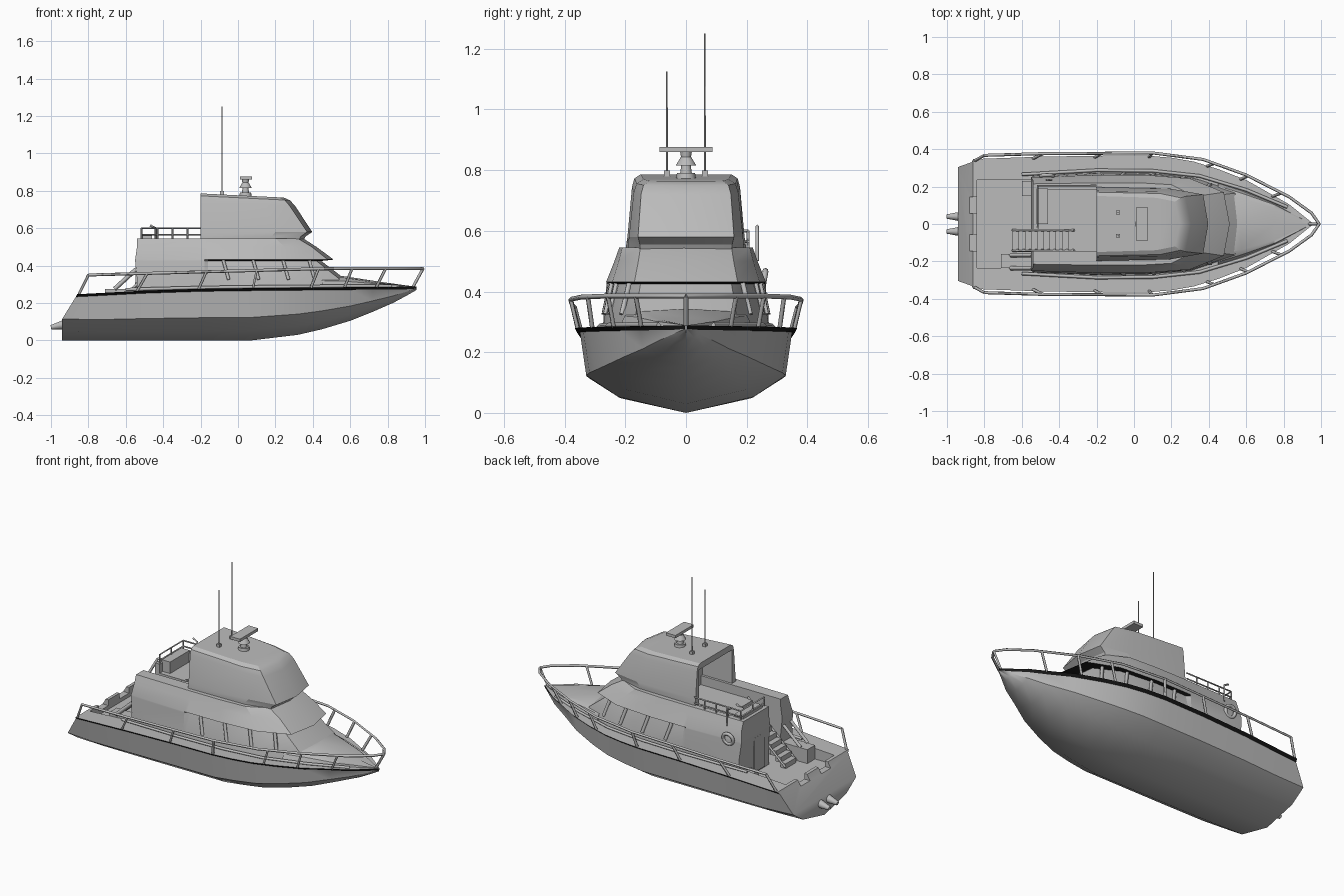
import bpy, bmesh, math
from mathutils import Vector

if "Cube" in bpy.data.objects:
    bpy.data.objects.remove(bpy.data.objects["Cube"])


def material(name, v):
    m = bpy.data.materials.new(name)
    m.diffuse_color = (v, v, v, 1)
    m.use_nodes = True
    m.node_tree.nodes["Principled BSDF"].inputs["Base Color"].default_value = m.diffuse_color
    return m


GREY = material("grey paint", 0.5)
BLACK = material("black rubber", 0.01)


def finish(ob, smooth=None):
    ob.data.materials.append(GREY)
    ob.data.materials.append(BLACK)
    if smooth:
        bpy.ops.object.select_all(action='DESELECT')
        ob.select_set(True)
        bpy.context.view_layer.objects.active = ob
        bpy.ops.object.shade_smooth_by_angle(angle=math.radians(smooth))
    return ob


def loft(name, rings, dark=lambda s, i: False, smooth=30):
    """Skin closed mirror-symmetric rings and cap both ends with strips."""
    bm = bmesh.new()
    rows = [[bm.verts.new(p) for p in r] for r in rings]
    n = len(rows[0])
    for s in range(len(rows) - 1):
        a, b = rows[s], rows[s + 1]
        for i in range(n):
            j = (i + 1) % n
            f = bm.faces.new((a[i], a[j], b[j], b[i]))
            f.material_index = 1 if dark(s, i) else 0
    for r in (rows[0], rows[-1]):
        for i in range((n - 1) // 2):
            bm.faces.new(list(dict.fromkeys((r[i], r[i + 1], r[n - 2 - i], r[n - 1 - i]))))
    bmesh.ops.recalc_face_normals(bm, faces=bm.faces)
    me = bpy.data.meshes.new(name)
    bm.to_mesh(me)
    bm.free()
    ob = bpy.data.objects.new(name, me)
    bpy.context.collection.objects.link(ob)
    return finish(ob, smooth)


def box(name, x, y, z):
    bpy.ops.mesh.primitive_cube_add(size=1, location=[(a + b) / 2 for a, b in (x, y, z)])
    ob = bpy.context.object
    ob.name = name
    ob.scale = [b - a for a, b in (x, y, z)]
    bpy.ops.object.transform_apply(location=True, rotation=False, scale=True)
    return finish(ob)


def cone(name, a, b, r1, r2, n=12):
    a, b = Vector(a), Vector(b)
    bpy.ops.mesh.primitive_cone_add(vertices=n, radius1=r1, radius2=r2, depth=(b - a).length, location=(a + b) / 2)
    ob = bpy.context.object
    ob.name = name
    ob.rotation_euler = (b - a).to_track_quat('Z', 'Y').to_euler()
    return finish(ob, 35)


def tubes(name, paths, r):
    cu = bpy.data.curves.new(name, 'CURVE')
    cu.dimensions = '3D'
    cu.bevel_depth = r
    cu.bevel_resolution = 0
    cu.use_fill_caps = True
    for path in paths:
        sp = cu.splines.new('POLY')
        sp.points.add(len(path) - 1)
        for p, co in zip(sp.points, path):
            p.co = (*co, 1)
    ob = bpy.data.objects.new(name, cu)
    bpy.context.collection.objects.link(ob)
    bpy.ops.object.select_all(action='DESELECT')
    ob.select_set(True)
    bpy.context.view_layer.objects.active = ob
    bpy.ops.object.convert(target='MESH')
    return finish(bpy.context.object)


def cut(ob, *ranges):
    c = box("cutter", *ranges)
    c.hide_render = True
    m = ob.modifiers.new("cut", 'BOOLEAN')
    m.operation, m.object, m.solver = 'DIFFERENCE', c, 'EXACT'
    bpy.ops.object.select_all(action='DESELECT')
    ob.select_set(True)
    bpy.context.view_layer.objects.active = ob
    bpy.ops.object.modifier_apply(modifier=m.name)
    bpy.data.objects.remove(c)


def lerp(table, x):
    for (a, p), (b, q) in zip(table, table[1:]):
        if x <= b:
            return p + (q - p) * (x - a) / (b - a)
    return table[-1][1]


# Hull lines: half beam, sheer height and keel height along x
BEAM = [(-.86, .347), (-.5, .36), (0, .368), (.15, .363), (.37, .325), (.6, .235), (.83, .105), (.955, .004)]
SHEER = [(-.86, .247), (-.5, .266), (-.2, .276), (.1, .28), (.955, .288)]
KEEL = [(.07, 0), (.32, .03), (.45, .06), (.6, .105), (.75, .165), (.85, .21), (.955, .27)]


def keel(x):
    return 0 if x < .07 else lerp(KEEL, x)


def mirrored(half, mid):
    return half + [mid] + [(x, -y, z) for x, y, z in reversed(half)]


def hull_ring(x):
    w, s, k = lerp(BEAM, x), lerp(SHEER, x), keel(x)
    u, h = max(w - .016, w * .9), s - k
    return mirrored([(x, -w, s), (x, -u, s - min(.014, h * .6)), (x, -u * .94, k + h * .44),
                     (x, -u * .64, k + h * .19)], (x, 0, k))


stern = mirrored([(-.86, -.347, .247), (-.867, -.331, .233), (-.94, -.305, .115), (-.94, -.21, .05)], (-.94, 0, 0))
hull = loft("hull", [stern] + [hull_ring(x) for x in
            (-.75, -.5, -.2, .07, .2, .32, .45, .6, .72, .83, .9, .955)], lambda s, i: i in (0, 7), 32)
cut(hull, (-.84, -.3), (-.235, .235), (.19, .5))
for s in (-1, 1):  # transom notches
    cut(hull, (-.96, -.82), tuple(sorted((s * .055, s * .145))), (.213, .5))


# Stacked plan outlines for the superstructure
def outline(z, pts, front, tilt=0):
    f = lambda x: z - tilt * (x + .2)
    return mirrored([(x, -y, f(x)) for x, y in pts], (front, 0, f(front)))


house = loft("deckhouse", [
    outline(.17, [(-.54, .262), (-.18, .28), (-.16, .28), (.05, .28), (.3, .262), (.56, .185)], .60),
    outline(.33, [(-.54, .257), (-.18, .271), (-.16, .268), (.05, .267), (.3, .246), (.54, .165)], .57),
    outline(.425, [(-.55, .25), (-.18, .262), (-.16, .244), (.05, .244), (.28, .222), (.42, .15)], .445),
    outline(.432, [(-.55, .249), (-.18, .262), (-.16, .263), (.05, .263), (.3, .243), (.48, .17)], .512),
    outline(.5, [(-.54, .232), (-.18, .236), (-.16, .236), (.05, .236), (.25, .222), (.395, .157)], .42),
    outline(.545, [(-.54, .215), (-.18, .22), (-.16, .22), (.03, .22), (.2, .21), (.32, .15)], .35)],
    lambda s, i: s == 2 and 1 < i < 11, 25)
cut(house, (-.51, 0), (-.145, .185), (.49, .7))   # bridge deck recess
cut(house, (-.75, -.33), (-.145, -.03), (.19, .7))  # stair well

bridge = loft("upper_cabin", [
    outline(.535, [(-.2, .197), (.18, .19), (.325, .15)], .35),
    outline(.555, [(-.2, .197), (.18, .19), (.335, .152)], .36),
    outline(.58, [(-.2, .193), (.2, .188), (.37, .158)], .397),
    outline(.745, [(-.2, .178), (.15, .172), (.275, .148)], .305, .05),
    outline(.773, [(-.2, .17), (.14, .163), (.25, .14)], .278, .05),
    outline(.786, [(-.2, .15), (.12, .14), (.22, .12)], .245, .05)], smooth=25)
cut(bridge, (-.3, 0), (-.16, .16), (.45, .75))

# Raised foredeck
loft("foredeck", [mirrored([(x, -a, .27), (x, -a * .9, (.27 + z) / 2 + .01), (x, -a * .75, z - .008)], (x, 0, z))
                  for x, a, z in ((.45, .225, .347), (.57, .185, .343), (.75, .115, .315), (.93, .012, .29))])

# Window posts and side coaming
posts, coaming = [], []
for s in (-1, 1):
    for x, a, b in ((-.05, .27, .247), (.11, .265, .243), (.27, .251, .228), (.41, .212, .186)):
        posts.append([(x, s * a, .325), (x - .03, s * b, .432)])
    coaming.append([(-.6, s * .265, .272), (-.2, s * .287, .282), (.1, s * .284, .286),
                    (.35, s * .257, .288), (.6, s * .182, .29), (.82, s * .09, .29)])
tubes("window_posts", posts, .011)
tubes("deck_coaming", coaming, .009)

# Deck rail with slanted stanchions
TOP = [(-.8, .367), (-.5, .376), (.1, .38), (.37, .345), (.6, .262), (.83, .145), (.95, .058)]
rails = []


def rail_z(x):
    return .35 + .035 * min(1, (x + .8) / 1.3)


for s in (-1, 1):
    rails.append([(x, s * y, rail_z(x)) for x, y in TOP] + [(.99, 0, .385)])
    for b, t in ((-.85, -.8), (-.54, -.485), (-.21, -.17), (.08, .1), (.39, .43), (.57, .61), (.74, .79)):
        rails.append([(b, s * (lerp(BEAM, b) - .008), lerp(SHEER, b)), (t, s * lerp(TOP, t), rail_z(t))])
rails.append([(.935, 0, .285), (.99, 0, .385)])
tubes("deck_rail", rails, .008)

# Bridge deck rails and aft bench
br = []
for z in (.565, .6):
    br.append([(-.2, .205, z), (-.515, .205, z), (-.515, -.02, z)])
for x, y in ((-.515, .205), (-.43, .205), (-.35, .205), (-.27, .205), (-.515, .09), (-.515, -.02)):
    br.append([(x, y, .53), (x, y, .6)])
tubes("bridge_rail", br, .005)
box("bridge_bench", (-.52, -.46), (.0, .19), (.49, .56))
tubes("davit", [[(-.44, .235, .5), (-.44, .235, .6), (-.47, .235, .615)]], .006)

# Stairs from cockpit to bridge deck
N = 10
for i in range(N):
    x, z = -.65 + .033 * i, .19 + .03 * (i + 1)
    box("stair_tread", (x, x + .036), (-.138, -.037), (z - .032, z))
tubes("stair_rails", [[(-.65, y, .2), (-.32, y, .5)] for y in (-.142, -.033)], .007)

# Cockpit fittings
box("cockpit_locker", (-.71, -.54), (-.235, -.16), (.18, .275))
box("cabin_door", (-.549, -.538), (.02, .12), (.2, .41))
box("port_step", (-.6, -.53), (.15, .23), (.18, .24))
for y in (-.236, -.166):  # flared foot below the starboard wing
    tubes("wing_foot", [[(-.66, y, .275), (-.545, y, .38)]], .012)

# Life ring on the port side
bpy.ops.mesh.primitive_torus_add(major_radius=.033, minor_radius=.01, major_segments=20, minor_segments=8,
                                 location=(-.465, .256, .435), rotation=(math.radians(80), 0, 0))
bpy.context.object.name = "life_ring"
finish(bpy.context.object, 60)

# Exhausts
for y in (-.04, .04):
    cone("exhaust", (-.925, y, .085), (-1, y, .07), .026, .012)

# Radar
cone("radar_base", (.04, 0, .765), (.04, 0, .79), .034, .03)
cone("radar_neck", (.04, 0, .785), (.04, 0, .82), .02, .015)
cone("radar_cone", (.04, 0, .815), (.04, 0, .845), .034, .016)
cone("radar_shaft", (.04, 0, .84), (.04, 0, .865), .016, .02)
box("radar_bar", (.01, .075), (-.088, .088), (.86, .877))

# Whip antennas
for y, top in ((.062, 1.25), (-.063, 1.125)):
    box("antenna_foot", (-.095, -.075), (y - .01, y + .01), (.775, .798))
    cone("antenna", (-.085, y, .79), (-.085, y, top), .0035, .0025, 6)
